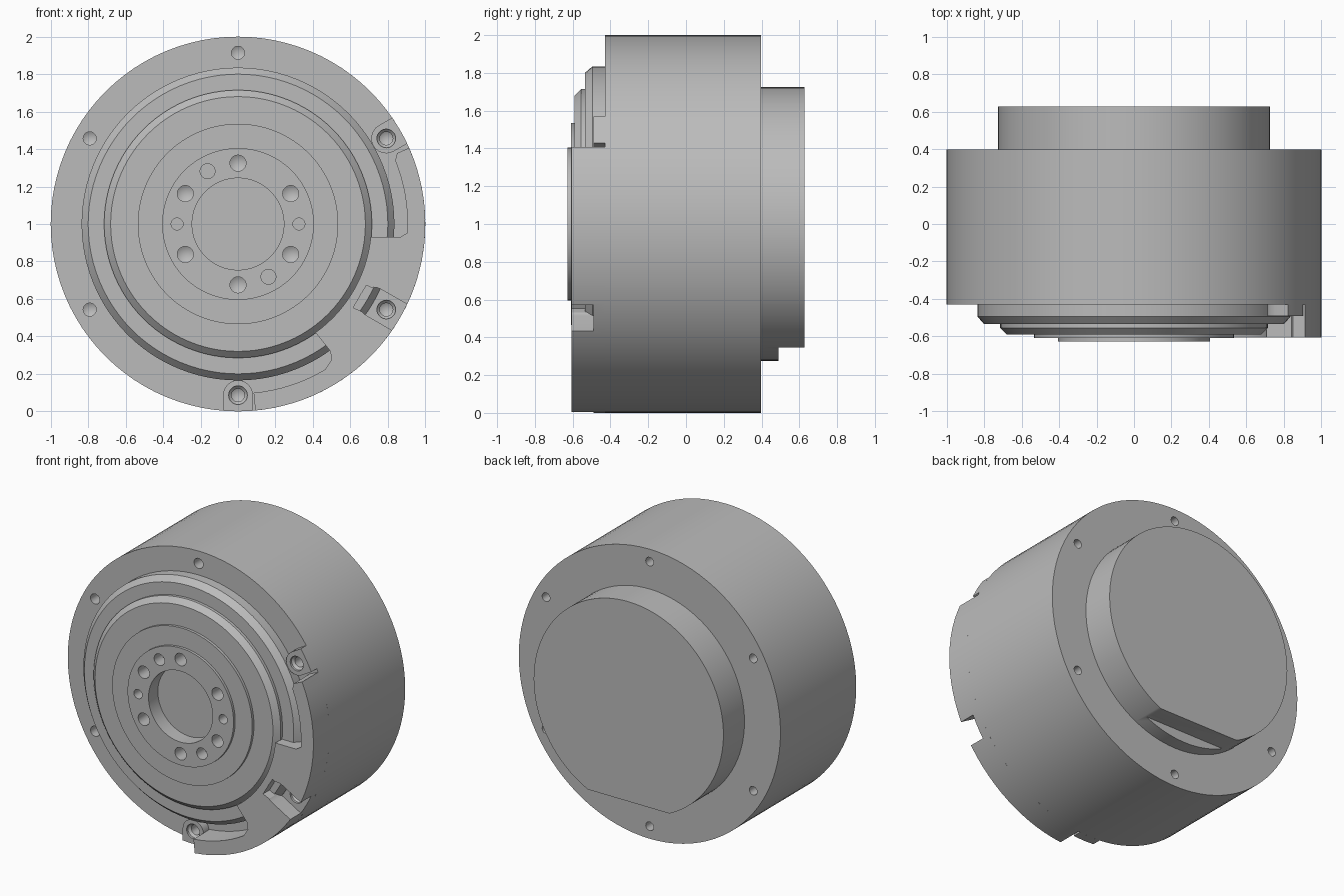
import bpy, bmesh
from math import sin, cos, radians, pi
from mathutils import Vector

if "Cube" in bpy.data.objects:
    bpy.data.objects.remove(bpy.data.objects["Cube"])

grey = bpy.data.materials.new("machined grey")
grey.use_nodes = True
grey.diffuse_color = (0.5, 0.5, 0.5, 1)
grey.node_tree.nodes["Principled BSDF"].inputs["Base Color"].default_value = (0.5, 0.5, 0.5, 1)

BOLT_R = 0.914
FRONT, PAD, PLATE = -0.43, -0.49, -0.605


def polar(r, deg):
    a = radians(deg)
    return r * cos(a), 1 + r * sin(a)


def arc(r, a0, a1, n):
    return [polar(r, a0 + (a1 - a0) * i / n) for i in range(n + 1)]


def lathe(bm, profile, centre=(0, 1), seg=64):
    """Turn (radius, y) points about an axis parallel to y."""
    cx, cz = centre
    rings = [[bm.verts.new((cx + r * cos(2 * pi * i / seg), y, cz + r * sin(2 * pi * i / seg)))
              for i in range(seg)] for r, y in profile]
    for low, high in zip(rings, rings[1:]):
        for i in range(seg):
            j = (i + 1) % seg
            bm.faces.new((low[i], low[j], high[j], high[i]))


def prism(bm, outline, y0, y1):
    """Extrude an (x, z) outline along y."""
    face = bm.faces.new([bm.verts.new((x, y0, z)) for x, z in outline])
    ext = bmesh.ops.extrude_face_region(bm, geom=[face])
    verts = [g for g in ext["geom"] if isinstance(g, bmesh.types.BMVert)]
    bmesh.ops.translate(bm, verts=verts, vec=Vector((0, y1 - y0, 0)))


def finish(bm, name):
    bmesh.ops.remove_doubles(bm, verts=bm.verts, dist=1e-5)
    bmesh.ops.recalc_face_normals(bm, faces=bm.faces)
    mesh = bpy.data.meshes.new(name)
    bm.to_mesh(mesh)
    bm.free()
    mesh.materials.append(grey)
    ob = bpy.data.objects.new(name, mesh)
    bpy.context.collection.objects.link(ob)
    return ob


def activate(ob):
    bpy.ops.object.select_all(action='DESELECT')
    ob.select_set(True)
    bpy.context.view_layer.objects.active = ob


def cut(ob, cutter):
    mod = ob.modifiers.new("cut", 'BOOLEAN')
    mod.operation, mod.solver, mod.object = 'DIFFERENCE', 'EXACT', cutter
    activate(ob)
    bpy.ops.object.modifier_apply(modifier=mod.name)


def tongue(angle, r_in, half, outer):
    """Round-ended radial outline running from r_in out to the outer points."""
    cx, cz = polar(r_in, angle)
    end = []
    for i in range(13):
        a = radians(angle + 90 + 180 * i / 12)
        end.append((cx + half * cos(a), cz + half * sin(a)))
    return outer + end


# Stepped housing with central recess
bm = bmesh.new()
lathe(bm, [(0, -0.525), (0.245, -0.525), (0.245, -0.627), (0.405, -0.627), (0.405, -0.609),
           (0.535, -0.609), (0.535, -0.59), (0.68, -0.59), (0.715, -0.555), (0.715, -0.535),
           (0.8, -0.535), (0.835, -0.495), (0.835, FRONT), (1, FRONT), (1, 0.397), (0, 0.397)], seg=96)
housing = finish(bm, "housing")

# Rear boss with a flat at the bottom
bm = bmesh.new()
lathe(bm, [(0, 0.397), (0.725, 0.397), (0.725, 0.627), (0, 0.627)], seg=96)
rear_boss = finish(bm, "rear_boss")
bm = bmesh.new()
prism(bm, [(-1, 0.1), (1, 0.1), (1, 0.345), (-1, 0.345)], 0.49, 0.8)
flat_cutter = finish(bm, "flat_cutter")

# Raised cover plate wrapping the lower side
bm = bmesh.new()
prism(bm, arc(1, 24, -84.7, 29) + arc(0.905, -84.7, -59, 8) + [polar(0.88, -55.5), polar(0.84, -54)]
      + arc(0.712, -54.5, -5.6, 14) + [polar(0.87, -4.6)] + arc(0.905, -3, 22, 8)
      + [polar(0.93, 24)], FRONT, PLATE)
cover_plate = finish(bm, "cover_plate")

# Screw pads at both ends of the cover
pads = []
for name, angle in (("upper_screw_pad", 30), ("lower_screw_pad", -90)):
    bm = bmesh.new()
    prism(bm, tongue(angle, BOLT_R, 0.08, arc(1, angle - 4.6, angle + 4.6, 4)), FRONT, PAD)
    pads.append(finish(bm, name))

# Radial notch in the cover around the middle screw
bm = bmesh.new()
prism(bm, tongue(-30, 0.835, 0.08, arc(1.15, -34, -26, 2)), PAD, -0.7)
notch_cutter = finish(bm, "notch_cutter")
bm = bmesh.new()
prism(bm, [polar(0.76, -36), polar(0.76, -25.5), polar(0.87, -25.5), polar(0.87, -34.5)], PAD, -0.7)
pocket_cutter = finish(bm, "pocket_cutter")

# Screw holes in both faces of the rim and in the output flange
bm = bmesh.new()
for angle in range(30, 390, 60):
    rim = polar(BOLT_R, angle)
    if angle in (30, 270, 330):
        lathe(bm, [(0, -0.7), (0.05, -0.7), (0.05, -0.475), (0.035, -0.46), (0.035, -0.33), (0, -0.31)], rim, 20)
    else:
        lathe(bm, [(0, -0.7), (0.035, -0.7), (0.035, -0.33), (0, -0.31)], rim, 20)
    lathe(bm, [(0, 0.5), (0.03, 0.5), (0.03, 0.3), (0, 0.28)], rim, 20)
    lathe(bm, [(0, -0.7), (0.043, -0.7), (0.043, -0.53), (0, -0.505)], polar(0.325, angle), 20)
for angle, r in ((0, 0.032), (180, 0.032), (120, 0.04), (300, 0.04)):
    lathe(bm, [(0, -0.7), (r, -0.7), (r, -0.54), (0, -0.54)], polar(0.325, angle), 20)
hole_cutter = finish(bm, "hole_cutter")

cut(rear_boss, flat_cutter)
cut(cover_plate, notch_cutter)
cut(cover_plate, pocket_cutter)
for part in [housing, cover_plate] + pads:
    cut(part, hole_cutter)
for cutter in (flat_cutter, notch_cutter, pocket_cutter, hole_cutter):
    bpy.data.objects.remove(cutter)

for part in [housing, rear_boss, cover_plate] + pads:
    activate(part)
    bpy.ops.object.shade_smooth_by_angle(angle=radians(25))
